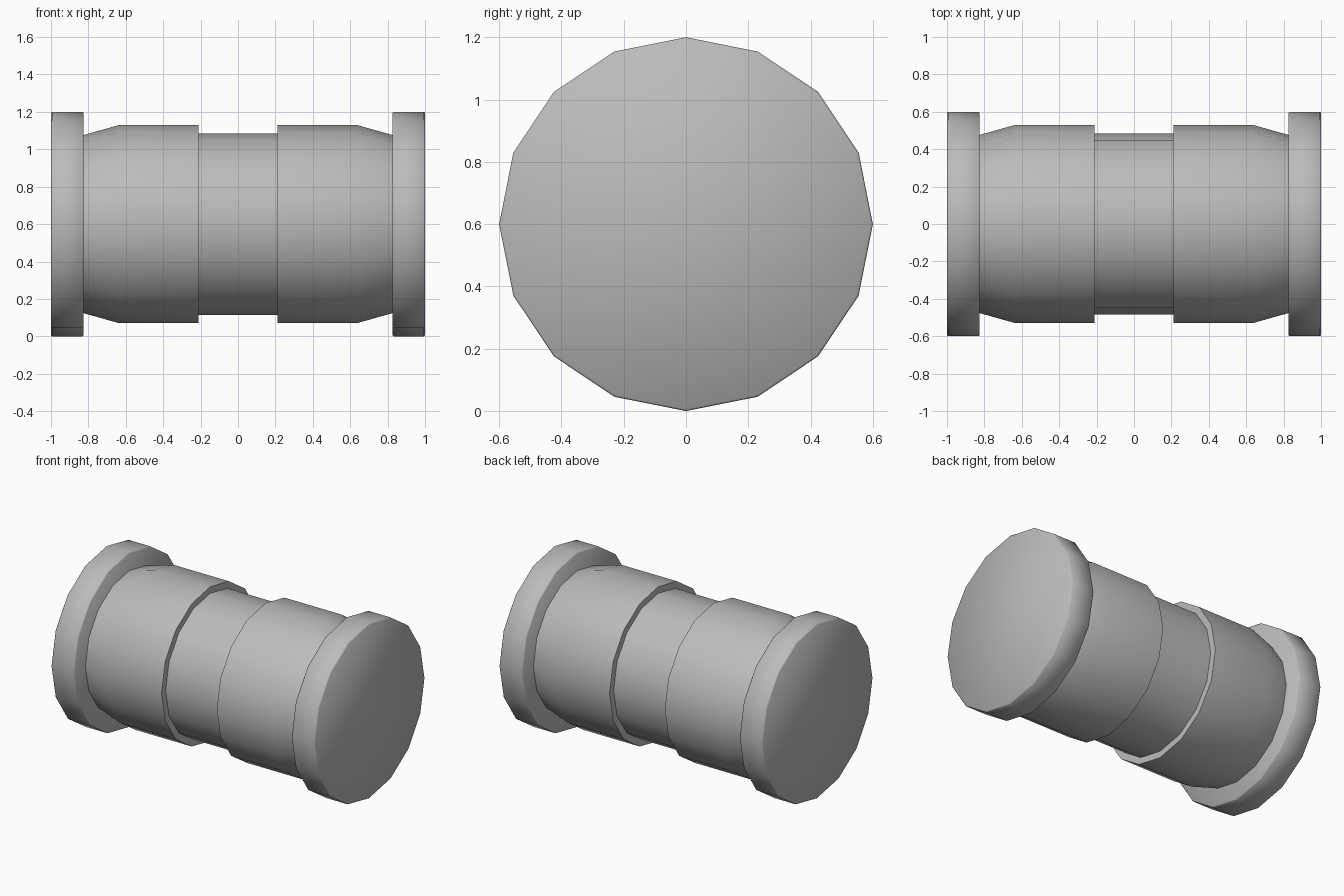
import bpy
import math
from mathutils import Matrix

cube = bpy.data.objects.get("Cube")
if cube:
    bpy.data.objects.remove(cube, do_unlink=True)

SIDES = 16
AXIS_HEIGHT = 0.6

grey = bpy.data.materials.new("plain grey")
grey.use_nodes = True
grey.diffuse_color = (0.5, 0.5, 0.5, 1)
grey.node_tree.nodes["Principled BSDF"].inputs["Base Color"].default_value = (0.5, 0.5, 0.5, 1)


def turned_part(name, profile, sharp_angle):
    """Spin (x, radius) points around the long axis and cap both ends."""
    verts, faces = [], []
    for x, radius in profile:
        for i in range(SIDES):
            a = math.tau * i / SIDES
            verts.append((x, radius * math.cos(a), radius * math.sin(a)))
    for ring in range(len(profile) - 1):
        for i in range(SIDES):
            a, b = ring * SIDES + i, ring * SIDES + (i + 1) % SIDES
            faces.append((a, a + SIDES, b + SIDES, b))
    faces.append(tuple(range(SIDES)))
    faces.append(tuple(reversed(range(len(verts) - SIDES, len(verts)))))
    mesh = bpy.data.meshes.new(name)
    mesh.from_pydata(verts, [], faces)
    mesh.transform(Matrix.Translation((0, 0, AXIS_HEIGHT)))
    mesh.materials.append(grey)
    obj = bpy.data.objects.new(name, mesh)
    bpy.context.collection.objects.link(obj)
    bpy.ops.object.select_all(action="DESELECT")
    obj.select_set(True)
    bpy.context.view_layer.objects.active = obj
    bpy.ops.object.mode_set(mode="EDIT")
    bpy.ops.mesh.select_all(action="SELECT")
    bpy.ops.mesh.normals_make_consistent(inside=False)
    bpy.ops.object.mode_set(mode="OBJECT")
    bpy.ops.object.shade_smooth_by_angle(angle=math.radians(sharp_angle))
    return obj


# Barrel: tapered shoulders, two sleeves and a recessed waist
half = [(0.21, 0.485), (0.21, 0.53), (0.635, 0.53), (0.83, 0.475)]
barrel = [(-x, r) for x, r in reversed(half)] + half
turned_part("barrel", barrel, 40)

# End flanges, with softly shaded rims and slightly eased edges
for side, name in ((-1, "right_flange"), (1, "left_flange")):
    rim = [(0.825, 0.594), (0.831, 0.6), (0.994, 0.6), (1.0, 0.594)]
    turned_part(name, [(side * x, r) for x, r in rim], 180)
